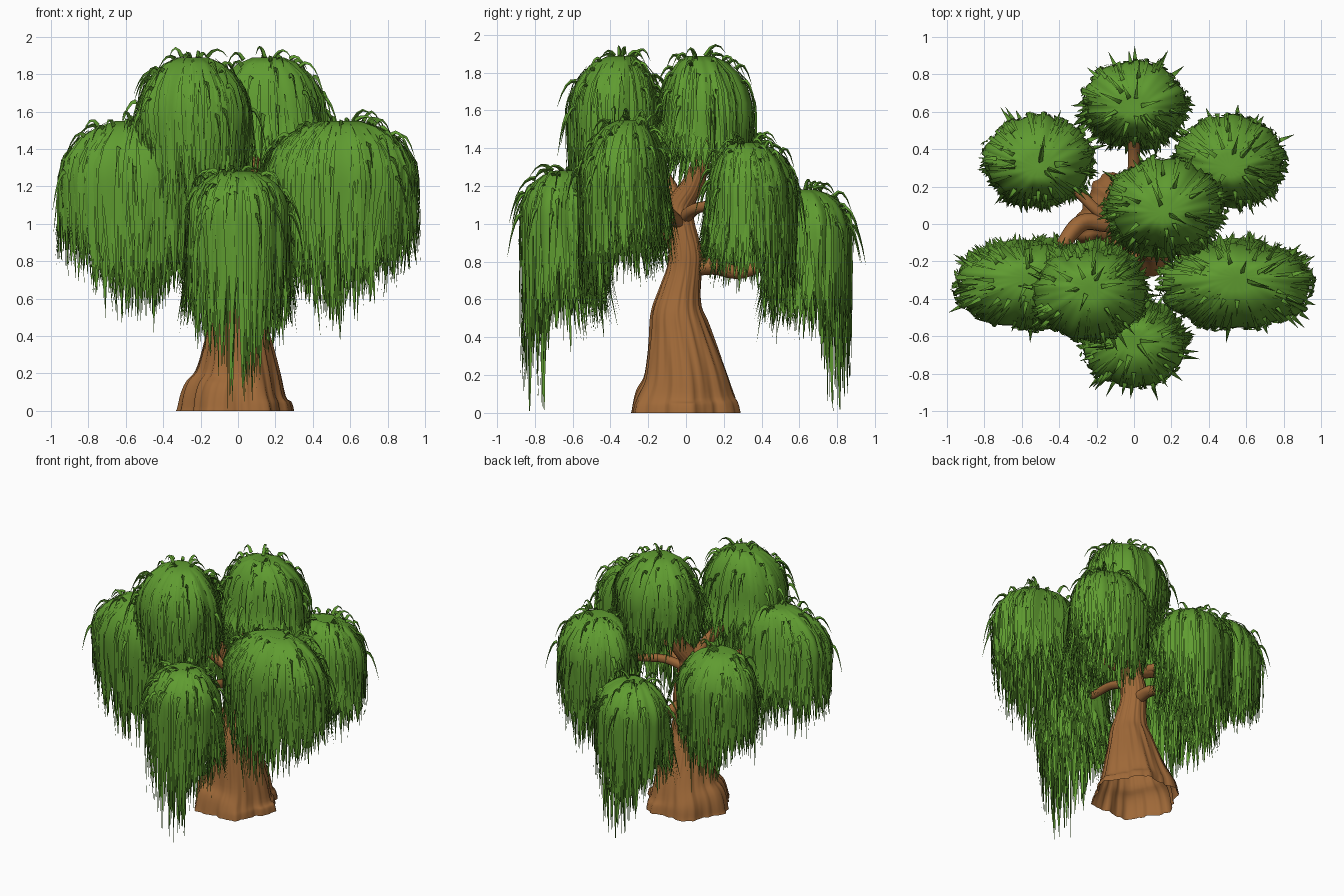
import bpy, bmesh, math, random
from mathutils import Vector

if "Cube" in bpy.data.objects:
    bpy.data.objects.remove(bpy.data.objects["Cube"])

random.seed(7)


def material(name, col):
    m = bpy.data.materials.new(name)
    m.diffuse_color = (*col, 1)
    m.use_nodes = True
    m.node_tree.nodes["Principled BSDF"].inputs["Base Color"].default_value = m.diffuse_color
    return m


LEAF = material("leaf green", (0.115, 0.33, 0.03))
BARK = material("bark brown", (0.35, 0.142, 0.04))


def finish(bm, name, mat, angle=60):
    me = bpy.data.meshes.new(name)
    bm.to_mesh(me)
    bm.free()
    ob = bpy.data.objects.new(name, me)
    bpy.context.collection.objects.link(ob)
    me.materials.append(mat)
    bpy.ops.object.select_all(action='DESELECT')
    ob.select_set(True)
    bpy.context.view_layer.objects.active = ob
    bpy.ops.object.shade_smooth_by_angle(angle=math.radians(angle))
    return ob


def spline(pts, per):
    """Smooth path through (x, y, z, radius) points."""
    p = [Vector(q) for q in pts]
    p = [2 * p[0] - p[1]] + p + [2 * p[-1] - p[-2]]
    out = []
    for i in range(1, len(p) - 2):
        a, b, c, d = p[i - 1:i + 3]
        for k in range(per):
            t = k / per
            out.append(0.5 * (2 * b + (c - a) * t + (2 * a - 5 * b + 4 * c - d) * t * t
                              + (3 * b - a - 3 * c + d) * t ** 3))
    return out + [p[-2]]


def tube(bm, path, sides, flute=None, open_start=False):
    """Sweep a ring with changing radius along a path."""
    rings, u = [], Vector((1, 0.13, 0.07))
    for i, q in enumerate(path):
        t = (path[min(i + 1, len(path) - 1)].xyz - path[max(i - 1, 0)].xyz).normalized()
        if i == 0 and open_start:
            t = Vector((0, 0, 1))
        u = (u - t * u.dot(t)).normalized()
        v = t.cross(u)
        ring = []
        for k in range(sides):
            a = 2 * math.pi * k / sides
            r = q[3] * (flute(a, q.z) if flute else 1)
            ring.append(bm.verts.new(q.xyz + r * (math.cos(a) * u + math.sin(a) * v)))
        rings.append(ring)
    for r0, r1 in zip(rings, rings[1:]):
        for k in range(sides):
            j = (k + 1) % sides
            bm.faces.new((r0[k], r0[j], r1[j], r1[k]))
    bm.faces.new(rings[-1])
    if not open_start:
        bm.faces.new(rings[0][::-1])


def ribbon(bm, path, across):
    """Flat tapering leaf strand; path points carry the half width."""
    rows = [[bm.verts.new(q.xyz + across * q[3] * s) for s in (-1, 1)] for q in path[:-1]]
    tip = bm.verts.new(path[-1].xyz)
    for a, b in zip(rows, rows[1:]):
        bm.faces.new((a[0], b[0], b[1], a[1]))
    bm.faces.new((rows[-1][0], tip, rows[-1][1]))


# Trunk: fluted, flared at the root, open underneath
def bark_flute(a, z):
    flare = max(0, 1 - z / 0.45)
    return (1 + 0.07 * flare * math.cos(6 * a + 0.6) + 0.022 * math.cos(17 * a + 5 * z)
            + 0.016 * math.cos(29 * a - 4 * z))


bm = bmesh.new()
tube(bm, spline([(-0.015, -0.005, 0, 0.29), (-0.015, -0.005, 0.08, 0.27), (0, -0.005, 0.2, 0.22),
                 (0, -0.03, 0.4, 0.168), (0, -0.045, 0.52, 0.14), (0, -0.035, 0.62, 0.113),
                 (0, -0.01, 0.75, 0.092), (0, -0.005, 0.85, 0.088), (0, -0.03, 1.0, 0.075),
                 (0.0, -0.03, 1.1, 0.068), (0.04, 0.04, 1.22, 0.055), (0.08, 0.09, 1.4, 0.04),
                 (0.14, 0.11, 1.75, 0.02)], 5), 96, bark_flute, True)
finish(bm, "trunk", BARK)

# Branches, one into each foliage clump
branches = {
    "branch_back": [(0, -0.02, 0.76, 0.045), (0, 0.14, 0.775, 0.042), (0, 0.3, 0.745, 0.032),
                    (0, 0.5, 0.85, 0.028), (0, 0.66, 1.08, 0.015)],
    "branch_front": [(0, -0.0, 0.9, 0.035), (0, -0.25, 1.0, 0.03), (0, -0.5, 1.02, 0.026),
                     (0, -0.66, 1.17, 0.015)],
    "branch_front_top": [(0, -0.02, 1.0, 0.045), (-0.09, -0.09, 1.2, 0.04),
                         (-0.2, -0.25, 1.42, 0.032), (-0.23, -0.33, 1.75, 0.015)],
    "branch_front_left": [(0, -0.02, 1.0, 0.045), (-0.15, 0.0, 1.06, 0.045),
                          (-0.29, 0.0, 1.12, 0.045), (-0.43, -0.18, 1.25, 0.03),
                          (-0.55, -0.3, 1.45, 0.015)],
    "branch_front_right": [(0, -0.02, 0.98, 0.035), (0.18, -0.1, 1.07, 0.03),
                           (0.4, -0.24, 1.2, 0.026), (0.55, -0.3, 1.45, 0.015)],
    "branch_back_left": [(0, -0.02, 1.0, 0.035), (-0.17, 0.05, 1.08, 0.03),
                         (-0.35, 0.22, 1.12, 0.026), (-0.51, 0.33, 1.32, 0.015)],
    "branch_back_right": [(0, -0.02, 1.02, 0.035), (0.15, 0.05, 1.08, 0.03),
                          (0.33, 0.22, 1.13, 0.026), (0.51, 0.33, 1.32, 0.015)],
}
for name, pts in branches.items():
    bm = bmesh.new()
    tube(bm, spline(pts, 6), 12, lambda a, z: 1 + 0.05 * math.cos(4 * a))
    finish(bm, name, BARK)


# Foliage clump: domed curtain with a ragged hem, covered in drooping strands
def clump(name, cx, cy, rx, ry, top, dome, short, long, way, strands=380, spread=0.1):
    ph = [random.uniform(0, 6.28) for _ in range(4)]

    def length(a):
        return short + (long - short) * max(0, way * math.sin(a)) ** 2.2

    def point(a, s, scale=1, stretch=1, out=0):
        u = max(0, (s - 0.4) / 0.6)
        if u == 0:
            phi = s / 0.4 * math.pi / 2
            r = math.sin(phi)
            z = top - dome * (1 - math.cos(phi)) - 0.035 * max(0, 1 - r / 0.3)
        else:
            facing = way * math.sin(a)
            r = 1 + u ** 1.3 * (spread * max(0, 0.5 - facing) - 0.12 * max(0, facing))
            z = top - dome - length(a) * stretch * u
        wave = 1 + 0.02 * math.sin(5 * a + ph[0]) + 0.025 * math.sin(9 * a + ph[1] + 2 * s)
        wave += 0.015 * math.sin(17 * a + ph[2])
        x = (rx * scale * wave + out) * r * math.cos(a) * (1 - 0.05 * u)
        y = (ry * scale * wave + out) * r * math.sin(a)
        y -= way * 0.05 * (1 - r) * (u == 0)    # crown leans inwards
        return Vector((cx + x, cy + y, z - (1 - scale) * 0.15))

    bm = bmesh.new()
    # outer curtain and a shorter lining
    for scale, trim in ((0.96, 0.86), (0.8, 0.75)):
        n, rows = 96, 14
        cols = []
        for k in range(n):
            a = 2 * math.pi * k / n
            hem = (0.5, 0.8, 1.12, 0.75)[k % 4] * random.uniform(0.75, 1.12) * trim
            cols.append([])
            for j in range(rows):
                s = (j + 1) / rows
                u = max(0, (s - 0.4) / 0.6)
                cols[-1].append(bm.verts.new(point(a, s, scale, trim * 0.75 * (1 - u) + hem * u)))
        crown = bm.verts.new(point(0, 0, scale))
        for k in range(n):
            c0, c1 = cols[k], cols[(k + 1) % n]
            bm.faces.new((crown, c0[0], c1[0]))
            for j in range(rows - 1):
                bm.faces.new((c0[j], c0[j + 1], c1[j + 1], c1[j]))
    # drooping strands, some hanging inside the curtain
    for i in range(strands):
        a = random.uniform(0, 2 * math.pi)
        inner = i % 2 == 0
        s0 = random.uniform(0.1, 0.35) if i % 4 == 1 else random.uniform(0.35, 0.75)
        scale = random.uniform(0.45, 0.95) if inner else 1
        stretch = random.uniform(0.65, 1.12) * (1.15 if random.random() < 0.06 else 1)
        out = random.uniform(-0.014, 0.006)
        flick = random.uniform(0, 0.03)
        w = random.uniform(0.009, 0.02)
        drift = random.uniform(-0.12, 0.12)
        path = []
        for j in range(9):
            t = j / 8
            p = point(a + drift * t, s0 + (1 - s0) * t, scale, stretch, out + flick * t)
            p.z = max(p.z, 0.01)
            path.append(Vector((*p, w * (1 - t) ** 0.8 * min(1, 0.15 + 4 * t))))
        b = a + (random.uniform(-1.5, 1.5) if inner else random.uniform(-0.35, 0.35))
        across = Vector((-math.sin(b) * rx, math.cos(b) * ry, 0)).normalized()
        ribbon(bm, path, across)
    # long loose fronds arching off the crown and rim
    for i in range(40):
        a = random.uniform(0, 2 * math.pi)
        s = random.uniform(0.03, 0.42)
        p = point(a, s, 0.99)
        o = Vector((math.cos(a), math.sin(a), 0)) * random.uniform(0.06, 0.12) * (1.15 - s)
        h = random.uniform(0.01, 0.05) * max(0.1, 1.3 - 3 * s)
        drop = 0.02 + 0.5 * s
        path = [Vector((*(p + o * t + Vector((0, 0, h * 4 * t * (1 - 0.75 * t) - drop * t * t))),
                        0.014 * (1 - t) + 0.0006)) for t in (0, 0.25, 0.5, 0.75, 1)]
        tube(bm, path, 3)
    finish(bm, name, LEAF, 75)


for side, sx in (("left", -1), ("right", 1)):
    clump("foliage_front_" + side, sx * 0.55, -0.335, 0.41, 0.235, 1.57, 0.31, 0.45, 0.72, -1, 480)
    clump("foliage_back_" + side, sx * 0.51, 0.35, 0.295, 0.24, 1.45, 0.28, 0.42, 0.62, 1)
clump("foliage_front", 0, -0.665, 0.275, 0.215, 1.3, 0.23, 0.56, 0.93, -1, 380, 0.2)
clump("foliage_back", 0, 0.665, 0.275, 0.215, 1.2, 0.23, 0.48, 0.85, 1, 380, 0.2)
clump("foliage_top_front", -0.24, -0.38, 0.31, 0.25, 1.91, 0.32, 0.36, 0.5, -1, 380, 0.15)
clump("foliage_top_back", 0.16, 0.11, 0.315, 0.25, 1.91, 0.32, 0.3, 0.4, 1, 380, 0.15)
